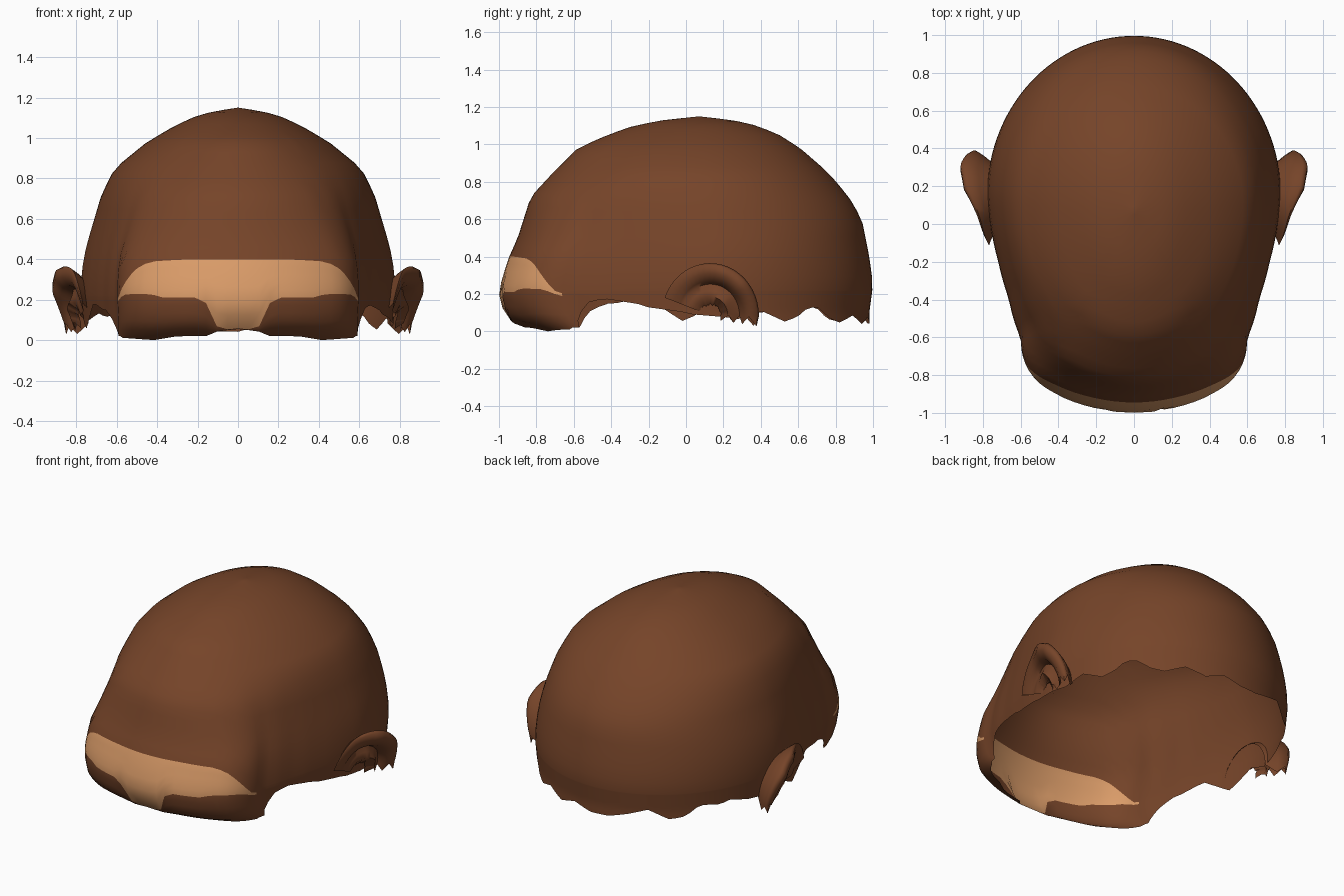
import bpy, bmesh, math, random

if "Cube" in bpy.data.objects:
    bpy.data.objects.remove(bpy.data.objects["Cube"])

random.seed(7)


def material(name, rgb):
    m = bpy.data.materials.new(name)
    m.diffuse_color = (*rgb, 1)
    m.use_nodes = True
    m.node_tree.nodes["Principled BSDF"].inputs["Base Color"].default_value = m.diffuse_color
    return m


brown = material("brown", (0.18, 0.058, 0.022))
tan = material("tan", (0.70, 0.33, 0.14))


def lerp(table, v):
    """Piecewise linear lookup in a list of (key, value) pairs."""
    if v <= table[0][0]:
        return table[0][1]
    for (a, p), (b, q) in zip(table, table[1:]):
        if v <= b:
            return p + (q - p) * (v - a) / (b - a)
    return table[-1][1]


def finish(bm, name, mats, angle=50):
    me = bpy.data.meshes.new(name)
    bm.to_mesh(me)
    bm.free()
    ob = bpy.data.objects.new(name, me)
    bpy.context.collection.objects.link(ob)
    for m in mats:
        me.materials.append(m)
    bpy.ops.object.select_all(action='DESELECT')
    bpy.context.view_layer.objects.active = ob
    ob.select_set(True)
    bpy.ops.object.shade_smooth_by_angle(angle=math.radians(angle))
    return ob


# Head profiles by height: front, back, half width
TOP = 1.15
FRONT = [(0, -.82), (.04, -.92), (.1, -.975), (.2, -1), (.28, -.985), (.4, -.945), (.5, -.9),
         (.72, -.83), (.85, -.71), (.98, -.58), (1.05, -.42), (1.1, -.28), (1.13, -.12), (TOP, .07)]
BACK = [(.1, .98), (.25, 1), (.4, .98), (.6, .94), (.72, .87), (.85, .76), (.98, .61),
        (1.05, .5), (1.1, .38), (1.13, .25), (TOP, .07)]
WIDTH = [(.1, .77), (.25, .78), (.4, .765), (.5, .74), (.72, .675), (.85, .61), (.98, .45),
         (1.05, .33), (1.1, .23), (1.13, .13), (TOP, 0)]
# Plan fullness of the brow half
FULL = [(0, 1), (.31, .97), (.48, .97), (.66, 1.025), (.79, 1.19), (.88, 1.31), (.95, 1.33), (1, 1.3)]


def skin(a, z):
    """Point on the head at plan angle a (0 = right, 90 = back) and height z."""
    yc = lerp([(.5, .15), (TOP, .07)], z)
    s, c, w = math.sin(a), math.cos(a), lerp(WIDTH, z)
    if s >= 0:
        return (w * c, yc + (lerp(BACK, z) - yc) * s, z)
    k = 1 + (lerp(FULL, -s) - 1) * lerp([(.4, 1), (.85, 0)], z)
    return (w * c * k, yc - (lerp(FRONT, z) - yc) * s, z)


# Edges of the tan brow band, and the lower rim
BAND_TOP = [(-.95, .4), (-.88, .39), (-.84, .37), (-.78, .31), (-.7, .225), (-.66, .2), (-.6, .22)]
BAND_LOW = [(-.95, .21), (-.85, .23), (-.75, .225), (-.66, .19)]
RIM_SIDE = [(-.72, .01), (-.63, .05), (-.58, .09), (-.5, .15), (-.4, .175), (-.25, .16), (0, .09),
            (.2, .1), (.6, .09), (.7, .14), (.78, .09), (1, .08)]
RIM_FRONT = [(0, .055), (.1, .045), (.15, .02), (.3, .02), (.42, 0), (.55, .01)]

COLS = 120
jag = [random.uniform(-.045, .045) for _ in range(COLS // 3)]


def column(i):
    a = 2 * math.pi * i / COLS
    x, y, _ = skin(a, .3)
    x = abs(x)
    if y < -.72:
        low = lerp(RIM_FRONT, x)
    else:
        j = (i / 3) % len(jag)
        f = int(j)
        d = jag[f] + (jag[(f + 1) % len(jag)] - jag[f]) * (j - f)
        low = min(.178, max(.02, lerp(RIM_SIDE, y) + d))
    lo, hi = lerp(BAND_LOW, y), lerp(BAND_TOP, y)
    if y < -.9:                                   # tan runs down between the eyes
        lo = max(low + .004, min(lo, lerp([(.1, low), (.112, .1), (.15, .18), (.21, .21)], x)))
    hi = max(hi, lo + .01)
    zs = [low + (lo - low) * n / 5 for n in range(5)]
    zs += [lo + (hi - lo) * n / 5 for n in range(5)]
    zs += [hi + (TOP - hi) * math.sin(math.pi / 2 * n / 20) for n in range(20)]
    return [skin(a, z) for z in zs]


# Head shell, open underneath
bm = bmesh.new()
cols = [[bm.verts.new(p) for p in column(i)] for i in range(COLS)]
crown = bm.verts.new((0, .07, TOP))
for i in range(COLS):
    a, b = cols[i], cols[(i + 1) % COLS]
    for r in range(len(a) - 1):
        f = bm.faces.new((a[r], b[r], b[r + 1], a[r + 1]))
        if 5 <= r < 10 and f.calc_center_median().y < -.665:
            f.material_index = 1
    bm.faces.new((a[-1], b[-1], crown))
finish(bm, "head_shell", [brown, tan])


# Ears: a curled rim swept along an arc, with a hollow inside
FLARE = [(0, .1), (.3, .17), (.5, .15), (.7, .08), (1, .02)]


def ear(side, name):
    bm = bmesh.new()
    n = 22
    rows = []
    for i in range(n + 1):
        t = i / n
        ang = math.radians(-8 + 168 * t)
        fl = lerp(FLARE, t)
        ragged = random.uniform(-.03, .02)
        section = [(.72, .74), (.9, .75 + fl * .45), (1, .75 + fl * .85), (.96, .75 + fl),
                   (.8, .75 + fl), (.66, .75 + fl * .75), (.6, .755 + fl * .4),
                   (.48, .77 + fl * .35), (.36, .77 + fl * .45), (.22 + ragged, .755 + fl * .2)]
        rows.append([bm.verts.new((side * x, .13 + .26 * r * math.cos(ang),
                                   .085 + .28 * r * math.sin(ang))) for r, x in section])
    # jagged cut ends at the back of the rim
    for j, v in enumerate(rows[0]):
        v.co.z += -.02 if j % 2 else .025
    for p, q in zip(rows, rows[1:]):
        for j in range(len(p) - 1):
            quad = (p[j], p[j + 1], q[j + 1], q[j])
            bm.faces.new(quad if side > 0 else quad[::-1])
    bmesh.ops.recalc_face_normals(bm, faces=bm.faces)
    finish(bm, name, [brown], 70)


ear(1, "right_ear")
ear(-1, "left_ear")
